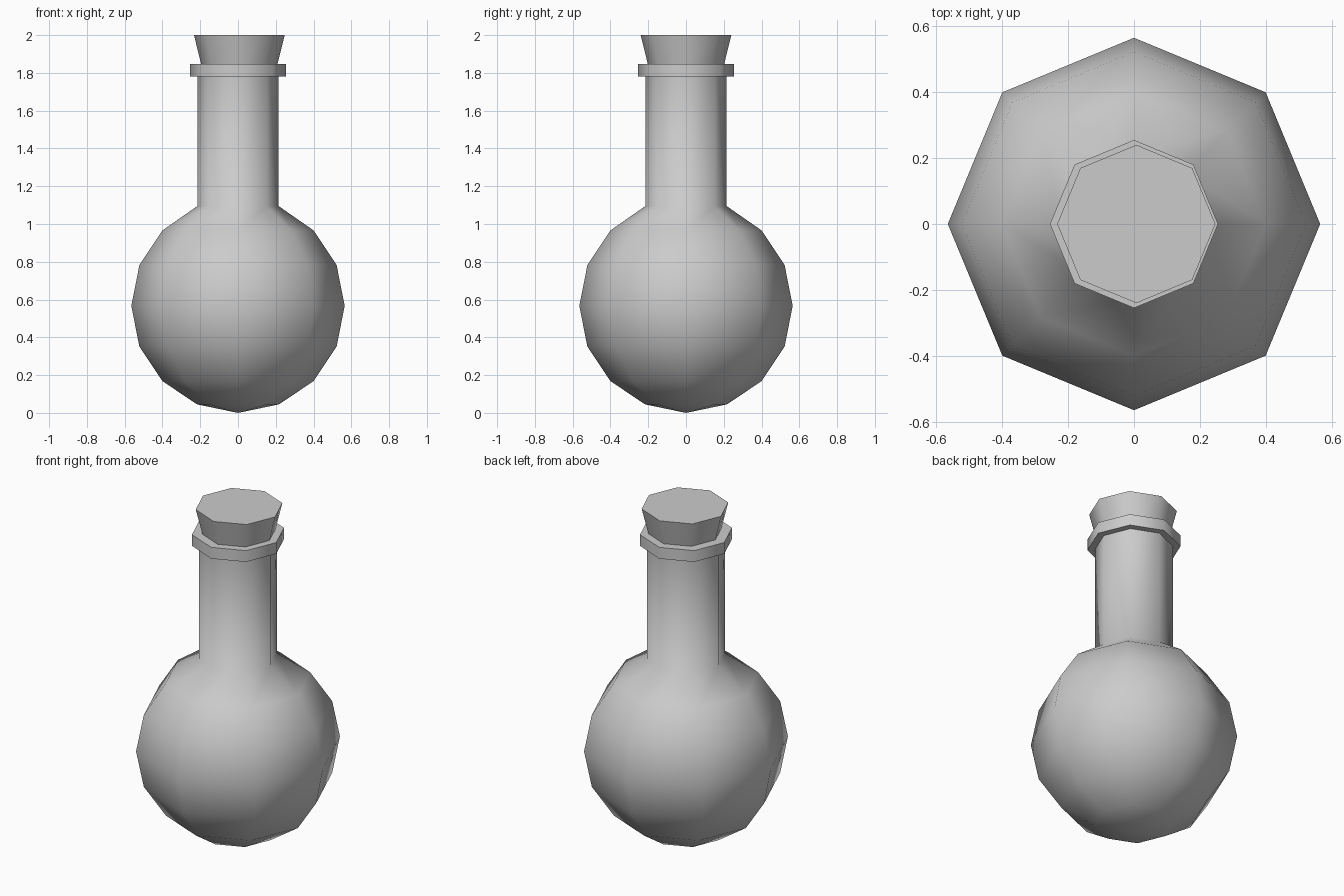
import bpy, bmesh
from math import sin, cos, pi, radians

if "Cube" in bpy.data.objects:
    bpy.data.objects.remove(bpy.data.objects["Cube"])

SIDES = 8

def lathe(name, profile, cx=0.0):
    """Revolve (radius, z) points into an eight-sided solid; radius 0 makes a pole."""
    bm = bmesh.new()
    rings = []
    for r, z in profile:
        n = SIDES if r > 0 else 1
        rings.append([bm.verts.new((cx + r * cos(2 * pi * i / SIDES),
                                    r * sin(2 * pi * i / SIDES), z)) for i in range(n)])
    for a, b in zip(rings, rings[1:]):
        for i in range(SIDES):
            j = (i + 1) % SIDES
            if len(a) == 1:
                bm.faces.new((a[0], b[j], b[i]))
            else:
                bm.faces.new((a[i], a[j], b[j], b[i]))
    # flat caps on open ends
    if len(rings[0]) > 1:
        bm.faces.new(rings[0][::-1])
    bm.faces.new(rings[-1])
    bmesh.ops.recalc_face_normals(bm, faces=bm.faces)
    mesh = bpy.data.meshes.new(name)
    bm.to_mesh(mesh)
    bm.free()
    obj = bpy.data.objects.new(name, mesh)
    bpy.context.collection.objects.link(obj)
    bpy.ops.object.select_all(action='DESELECT')
    obj.select_set(True)
    bpy.context.view_layer.objects.active = obj
    bpy.ops.object.shade_smooth_by_angle(angle=radians(62))
    return obj

# Round body, neck and lip in one continuous profile
R, CZ = 0.565, 0.567
body = [(0, 0)]
body += [(R * sin(k * pi / 8), CZ - R * cos(k * pi / 8)) for k in range(1, 8)]
body[-1] = (0.215, 1.095)
lathe("flask", body + [(0.215, 1.78), (0.255, 1.78), (0.255, 1.848)])

# Tapered stopper, sitting slightly off centre
lathe("stopper", [(0.202, 1.846), (0.24, 2.0)], cx=0.007)
